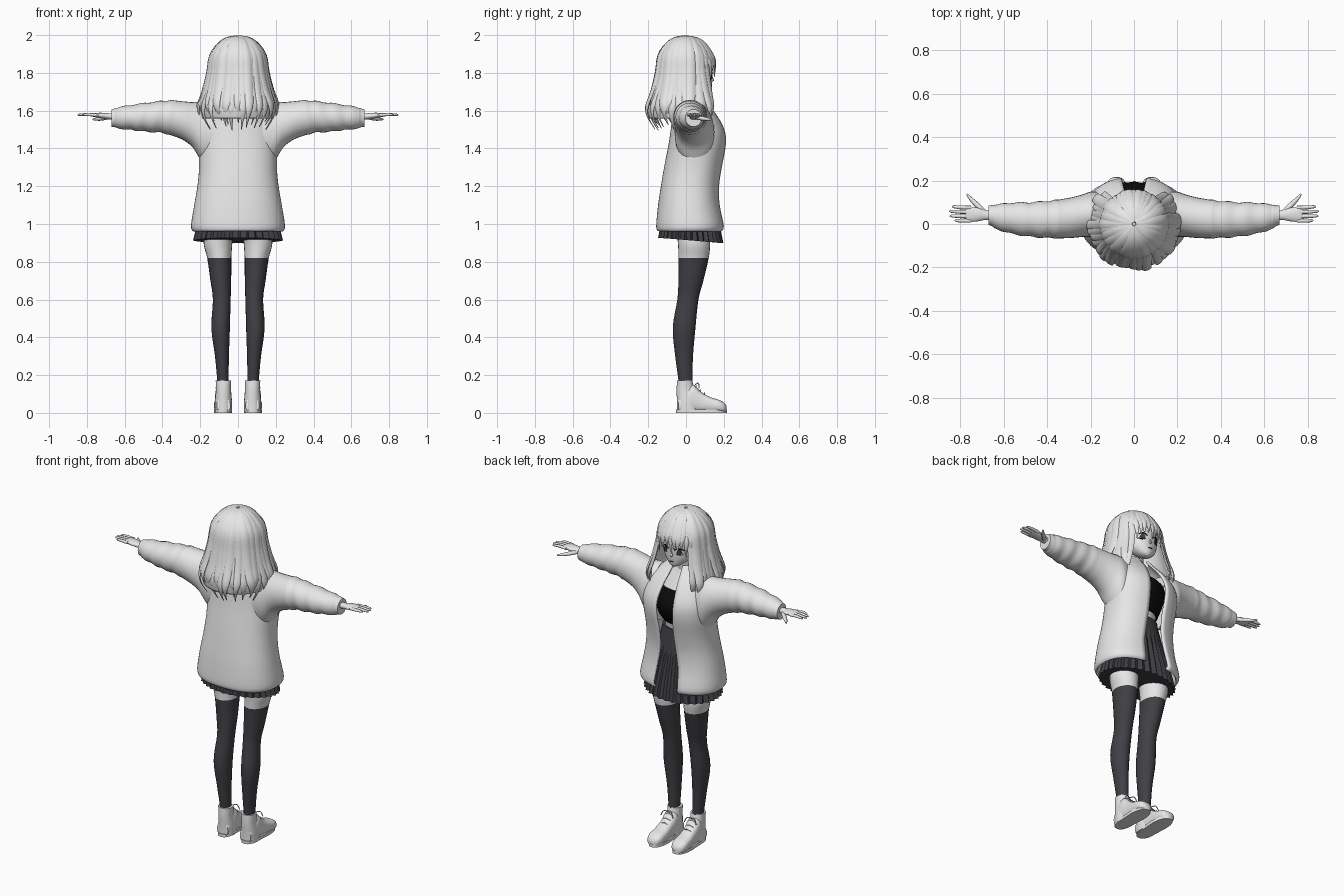
import bpy, bmesh, math, random
from mathutils import Vector as V

random.seed(4)
cube = bpy.data.objects.get("Cube")
if cube:
    bpy.data.objects.remove(cube, do_unlink=True)


def material(name, *rgb):
    m = bpy.data.materials.new(name)
    m.use_nodes = True
    m.diffuse_color = (*rgb, 1)
    m.node_tree.nodes["Principled BSDF"].inputs["Base Color"].default_value = (*rgb, 1)
    return m


WHITE = material("soft white", .8, .8, .8)
DARK = material("charcoal", .052, .05, .06)
BLACK = material("black", .003, .003, .003)


def smooth(rows, k=4):
    """Spline through rows of numbers, keeping every given row."""
    out = []
    for i in range(len(rows) - 1):
        a, b, c, d = (rows[max(0, min(len(rows) - 1, i + j))] for j in (-1, 0, 1, 2))
        for s in range(k):
            t = s / k
            out.append([q + t / 2 * (r - p + t * (2*p - 5*q + 4*r - s2 + t * (3*(q - r) + s2 - p)))
                        for p, q, r, s2 in zip(a, b, c, d)])
    return out + [list(rows[-1])]


def power(x, p):
    return math.copysign(abs(x) ** (2 / p), x)


def ring(c, u, v, n=24, p=2, gap=0):
    """Superellipse about c; a gap leaves it open around the v direction."""
    pts = []
    for i in range(n):
        t = gap + (2 * math.pi - 2 * gap) * i / (n - 1 if gap else n)
        pts.append(V(c) + V(u) * power(math.sin(t), p) + V(v) * power(math.cos(t), p))
    return pts


def level(z, rx, back, front, **kw):
    """Horizontal ring given by half width, back and front."""
    return ring((0, (back + front) / 2, z), (rx, 0, 0), (0, (front - back) / 2, 0), **kw)


def loft(name, groups, mats, is_open=False, solid=0, mirror=False, pick=None, angle=50):
    bm = bmesh.new()
    for rings in groups:
        vs = [[bm.verts.new(p) for p in r] for r in rings]
        n = len(vs[0])
        for a, b in zip(vs, vs[1:]):
            for i in range(n - 1 if is_open else n):
                j = (i + 1) % n
                bm.faces.new((a[i], a[j], b[j], b[i]))
        if not is_open:
            bm.faces.new(vs[0])
            bm.faces.new(vs[-1][::-1])
    bmesh.ops.recalc_face_normals(bm, faces=bm.faces[:])
    if pick:
        for f in bm.faces:
            f.material_index = pick(f.calc_center_median())
    me = bpy.data.meshes.new(name)
    bm.to_mesh(me)
    bm.free()
    for m in mats:
        me.materials.append(m)
    me.shade_smooth()
    me.set_sharp_from_angle(angle=math.radians(angle))
    ob = bpy.data.objects.new(name, me)
    bpy.context.collection.objects.link(ob)
    if solid:
        mod = ob.modifiers.new("thickness", 'SOLIDIFY')
        mod.thickness, mod.offset = solid, 0
    if mirror:
        ob.modifiers.new("mirror", 'MIRROR')
    return ob


def tube(path, n=8):
    """Rings along a path of x, y, z, width, thickness rows."""
    pts = [V(r[:3]) for r in path]
    rings = []
    for i, r in enumerate(path):
        d = (pts[min(i + 1, len(pts) - 1)] - pts[max(i - 1, 0)]).normalized()
        side = d.cross(V((0, 0, 1)))
        side = side.normalized() if side.length > .01 else V((1, 0, 0))
        rings.append(ring(pts[i], side * r[3], d.cross(side) * r[4], n))
    return rings


# Torso, crop top and pleated skirt
loft("torso", [[level(*r) for r in smooth([
    (.93, .14, -.08, .12), (1.05, .14, -.08, .12), (1.2, .11, -.07, .11), (1.33, .11, -.07, .115),
    (1.45, .12, -.06, .165), (1.55, .12, -.05, .11), (1.63, .07, -.04, .06), (1.66, .045, -.03, .05)])]], [WHITE])
loft("crop_top", [[level(*r) for r in smooth([
    (1.34, .118, -.075, .13), (1.39, .123, -.07, .17), (1.45, .128, -.068, .195),
    (1.5, .13, -.062, .18), (1.54, .125, -.055, .145)])]], [BLACK])
skirt = []
for z, rx, back, front in smooth([(1.3, .125, -.08, .12), (1.27, .13, -.085, .125), (1.15, .165, -.1, .145),
                                  (1.0, .215, -.132, .178), (.915, .238, -.148, .198)], 3):
    pts = level(z, rx, back, front, n=96)
    depth = .07 * min(1, (1.3 - z) * 4)
    flare = max(0, 1.0 - z) / .085
    for i, p in enumerate(pts):
        k = 1 - depth * (i % 3) / 2
        pts[i] = V((p.x * k, .025 + (p.y - .025) * k, z - .08 * flare * p.y))
    skirt.append(pts)
loft("pleated_skirt", [skirt], [DARK], angle=20)

# Open jacket body
body = []
for z, rx, back, front, w in smooth([
        (.965, .232, -.145, .188, .075), (.99, .243, -.152, .2, .08), (1.1, .226, -.142, .177, .07),
        (1.2, .209, -.127, .172, .055), (1.3, .2, -.11, .186, .05), (1.42, .203, -.087, .208, .055),
        (1.5, .2, -.075, .2, .055), (1.58, .175, -.065, .155, .045), (1.64, .125, -.06, .105, .035),
        (1.68, .075, -.05, .075, .03)]):
    body.append(level(z, rx, back, front, n=56, p=2.35, gap=math.asin((w / rx) ** 1.175)))
loft("jacket_body", [body], [WHITE], is_open=True, solid=.012)

# Sleeves with soft folds
sleeve = []
for x, y0, y1, z0, z1 in smooth([
        (.13, -.06, .14, 1.3, 1.645), (.19, -.06, .15, 1.33, 1.645), (.24, -.06, .135, 1.405, 1.645),
        (.3, -.065, .12, 1.45, 1.65), (.38, -.065, .108, 1.48, 1.655), (.48, -.058, .1, 1.49, 1.645),
        (.56, -.045, .098, 1.498, 1.632), (.63, -.025, .09, 1.505, 1.618), (.65, -.012, .087, 1.512, 1.612),
        (.67, -.004, .084, 1.515, 1.607)], 6):
    fold = 1 + (.035 * math.sin(x * 75) if .36 < x < .64 else 0)
    pts = ring((x, (y0 + y1) / 2, (z0 + z1) / 2), (0, (y1 - y0) / 2 * fold, 0), (0, 0, (z1 - z0) / 2 * fold), 28)
    for p in pts:
        p.x -= .25 * (p.z - 1.56) * (.3 < x < .6) * math.sin((x - .3) * math.pi / .3)
    sleeve.append(pts)
loft("sleeves", [sleeve], [WHITE], mirror=True)

# Hands with fingers
hand = [tube(smooth([(.62, .04, 1.565, .025, .022), (.68, .04, 1.57, .022, .016), (.72, .043, 1.574, .032, .015),
                     (.76, .045, 1.577, .036, .011), (.775, .045, 1.577, .03, .007)]), 14)]
for i, tip in enumerate((.825, .848, .85, .838)):
    y = .015 + .02 * i
    hand.append(tube([(.75, y, 1.577, .009, .009), (.8, y * 1.02, 1.58, .009, .008),
                      (tip - .01, y * 1.06, 1.578, .007, .006), (tip, y * 1.06, 1.577, .003, .003)]))
hand.append(tube(smooth([(.69, .055, 1.565, .012, .012), (.725, .09, 1.558, .012, .011),
                         (.75, .115, 1.555, .009, .008), (.768, .138, 1.554, .004, .004)])))
loft("hands", hand, [WHITE], mirror=True)

# Legs with long stockings
loft("legs", [[ring((x, y, z), (rx, 0, 0), (0, ry, 0)) for z, x, y, rx, ry in smooth([
    (1.0, .095, .03, .075, .085), (.9, .106, .042, .076, .085), (.82, .099, .04, .064, .08),
    (.7, .091, .026, .055, .066), (.6, .086, .01, .047, .056), (.45, .092, -.01, .049, .06),
    (.3, .085, -.01, .037, .047), (.17, .08, -.003, .03, .037), (.1, .08, -.003, .03, .035)])]],
     [WHITE, DARK], mirror=True, pick=lambda c: int(c.z < .82))

# Ankle boots: shaft, foot, sole and laces
shaft = [ring((.077, y, z), (rx, 0, 0), (0, ry, 0), p=2.2) for z, y, rx, ry in smooth([
    (.005, .01, .045, .058), (.06, .01, .045, .058), (.12, -.002, .04, .048), (.172, -.007, .041, .04)])]
foot = []
for y, rx, top in smooth([(-.04, .036, .07), (0, .043, .12), (.035, .044, .148), (.08, .043, .108), (.13, .046, .08),
                          (.175, .046, .066), (.203, .035, .05), (.215, .014, .032)]):
    foot.append(ring((.077 + y * .02, y, top / 2 + .003), (rx, 0, 0), (0, 0, top / 2), p=2.7))
loft("boots", [shaft, foot], [WHITE], mirror=True)
sole = []
for z in (0, .018):
    pts = ring((.079, .082, z), (.049, 0, 0), (0, .135, 0), 32, p=2.6)
    for p in pts:
        p.x = .079 + (p.x - .079) * (1 - .12 * math.exp(-((p.y - .05) / .05) ** 2))
    sole.append(pts)
loft("boot_soles", [sole], [WHITE], mirror=True)
laces = []
for y, z in ((.05, .142), (.072, .12), (.095, .103)):
    laces.append(tube([(.055, y, z - .006, .003, .003), (.078, y + .004, z + .002, .003, .003),
                       (.1, y, z - .006, .003, .003)], 6))
for s in (-1, 1):
    laces.append(tube(smooth([(.078, .05, .15, .003, .003), (.078 + s * .025, .065, .158, .003, .003),
                              (.078 + s * .04, .07, .13, .003, .003)], 3), 6))
loft("boot_laces", laces, [WHITE], mirror=True)

# Neck, head and nose
neck = [ring((0, .01 + .1 * (z - 1.6), z), (.04, 0, 0), (0, .04, 0)) for z in (1.58, 1.65, 1.76)]
head = [ring((0, y, z), (rx, 0, 0), (0, ry, 0), 32) for z, y, rx, ry in smooth([
    (1.686, .105, .012, .015), (1.7, .09, .04, .042), (1.74, .058, .083, .08), (1.79, .03, .105, .11),
    (1.85, .02, .115, .12), (1.92, .005, .1, .105), (1.965, 0, .06, .06)])]
nose = [ring((0, y, z), (r, 0, 0), (0, r, 0), 8) for y, z, r in ((.137, 1.785, .002), (.14, 1.76, .009), (.137, 1.752, .003))]
loft("head", [neck, head, nose], [WHITE])


def face_patch(name, mat, top, bottom, x0, x1):
    """Thin plate hugging the face between two height curves."""
    rings = []
    for i in range(9):
        t = i / 8
        x = x0 + (x1 - x0) * t
        y = .031 + .11 * math.sqrt(1 - (x / .105) ** 2)
        arch = math.sin(math.pi * (.04 + .92 * t))
        a, b = bottom(arch), top(arch)
        rings.append([V((x, y - .003, a)), V((x, y + .004, a)), V((x, y + .004, b)), V((x, y - .003, b))])
    loft(name, [rings], [mat], mirror=True)


# Eyes and mouth
face_patch("eyelashes", BLACK, lambda s: 1.796 + .016 * s, lambda s: 1.795 + .009 * s, .02, .072)
face_patch("irises", DARK, lambda s: 1.785 + .018 * s, lambda s: 1.785 - .015 * s, .034, .058)
face_patch("lower_lids", BLACK, lambda s: 1.777 - .006 * s, lambda s: 1.7765 - .008 * s, .032, .066)
face_patch("mouth", DARK, lambda s: 1.7255, lambda s: 1.724, 0, .012)

# Hair: crown cap, back curtain and separate locks
CROWN = [(1.992, .008), (1.982, .06), (1.95, .105), (1.89, .144)]
LONG = CROWN + [(1.8, .158), (1.7, .182), (1.62, .208), (1.56, .2), (1.5, .165)]
FRINGE = CROWN + [(1.85, .156), (1.8, .152)]


def lock(a, profile, width, drop, curl, wave):
    rows = smooth(profile, 3)
    pts = []
    for i, (z, r) in enumerate(rows):
        t = i / (len(rows) - 1)
        b = a + wave * math.sin(t * 5) * t
        r *= 1 + curl * t * t
        pts.append(V((r * math.sin(b), r * math.cos(b), z + drop * t ** 3)))
    rings = []
    side = V((math.cos(a), -math.sin(a), 0))
    for i, p in enumerate(pts):
        t = i / (len(pts) - 1)
        d = (pts[min(i + 1, len(pts) - 1)] - pts[max(i - 1, 0)]).normalized()
        w = width * (.15 + .85 * math.sin(math.pi * min(1, .12 + t * .86)) ** .6) * (1 - .9 * max(0, t - .75) * 3.6)
        rings.append(ring(p, side * max(w, .002), d.cross(side).normalized() * max(.35 * w, .002), 8))
    return rings


cap = [ring((0, 0, z), (r * .97, 0, 0), (0, r, 0), 40) for z, r in smooth(CROWN + [(1.86, .146)])]
loft("hair_cap", [cap], [WHITE])
curtain = [ring((0, 0, z), (r * .94, 0, 0), (0, r * .95, 0), 40, gap=.88) for z, r in smooth(LONG[3:8])]
loft("hair_curtain", [curtain], [WHITE], is_open=True, solid=.01)
rand = random.uniform
locks = []
for i in range(31):
    a = .82 + (2 * math.pi - 1.64) * i / 30
    locks.append(lock(a, LONG, rand(.022, .03), rand(-.01, .05), rand(-.1, .06), rand(-.1, .1)))
for i in range(11):
    a = -.8 + .16 * i
    locks.append(lock(a, FRINGE, rand(.017, .021), rand(-.025, .02) - .03 * abs(a), rand(-.02, .02), rand(-.06, .06)))
loft("hair_locks", locks, [WHITE])
